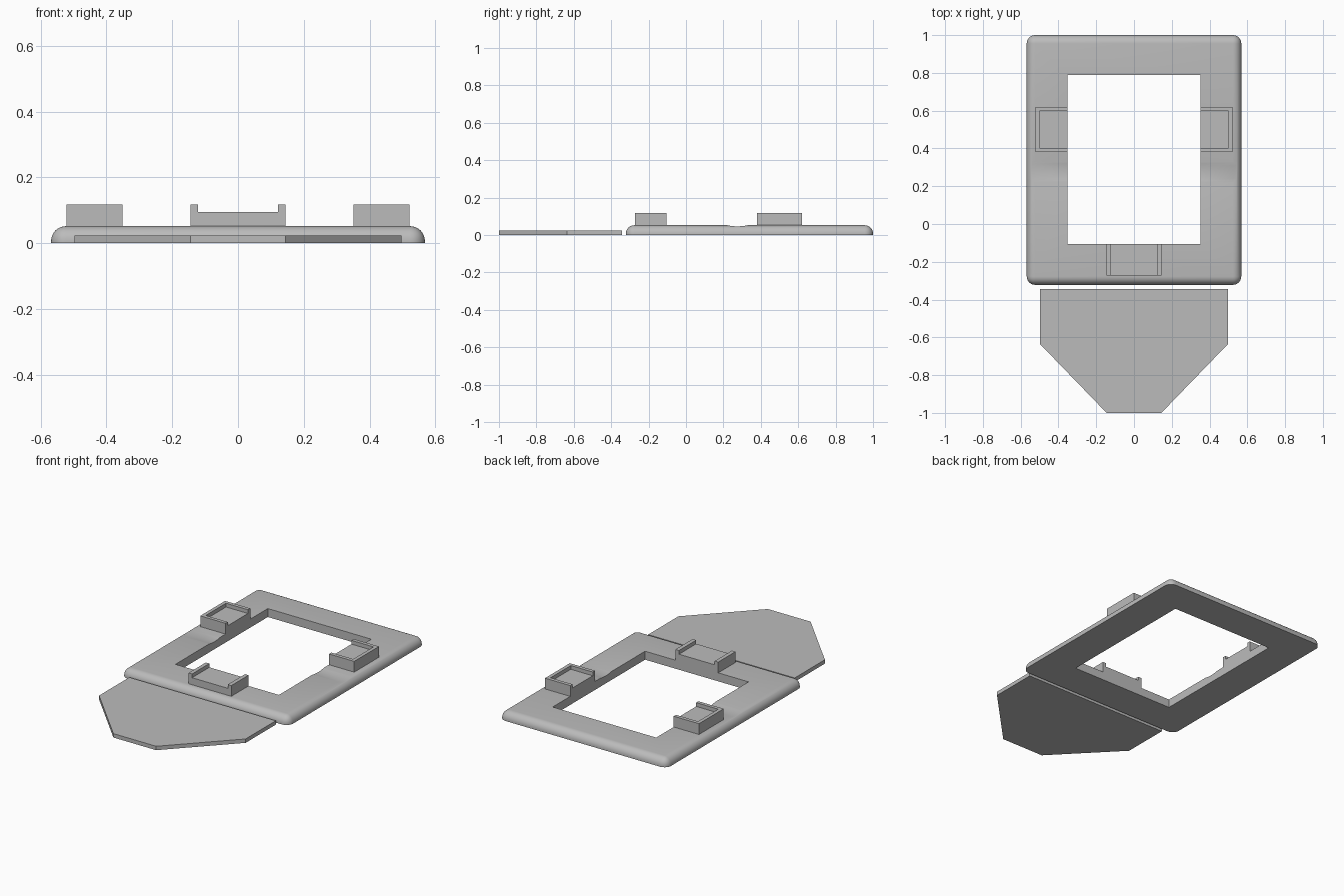
import bpy, bmesh, math
from mathutils import Vector

cube = bpy.data.objects.get("Cube")
if cube:
    bpy.data.objects.remove(cube, do_unlink=True)

grey = bpy.data.materials.new("light grey")
grey.use_nodes = True
colour = (0.5, 0.5, 0.5, 1)
grey.diffuse_color = colour
grey.node_tree.nodes["Principled BSDF"].inputs["Base Color"].default_value = colour

TOP = 0.052      # frame height
RIM = 0.118      # clip rim height
SEAT = 0.095     # clip recess floor


def add_object(name, bm):
    bmesh.ops.recalc_face_normals(bm, faces=bm.faces)
    mesh = bpy.data.meshes.new(name)
    bm.to_mesh(mesh)
    bm.free()
    mesh.materials.append(grey)
    obj = bpy.data.objects.new(name, mesh)
    bpy.context.collection.objects.link(obj)
    return obj


def box_bm(lo, hi):
    lo, hi = Vector(lo), Vector(hi)
    bm = bmesh.new()
    bmesh.ops.create_cube(bm, size=1)
    for v in bm.verts:
        v.co = (lo + hi) / 2 + v.co * (hi - lo)
    return bm


def prism(name, points, offset):
    bm = bmesh.new()
    face = bm.faces.new([bm.verts.new(p) for p in points])
    out = bmesh.ops.extrude_face_region(bm, geom=[face])
    verts = [g for g in out["geom"] if isinstance(g, bmesh.types.BMVert)]
    bmesh.ops.translate(bm, verts=verts, vec=offset)
    return add_object(name, bm)


def cut(obj, cutter):
    cutter.hide_render = True
    mod = obj.modifiers.new("cut", "BOOLEAN")
    mod.operation = "DIFFERENCE"
    mod.solver = "EXACT"
    mod.object = cutter
    bpy.context.view_layer.objects.active = obj
    bpy.ops.object.modifier_apply(modifier=mod.name)
    bpy.data.objects.remove(cutter, do_unlink=True)


# Frame: slab with rounded corners and top rim
bm = box_bm((-0.568, -0.322, 0), (0.568, 1.0, TOP))
edges = [e for e in bm.edges if max(v.co.z for v in e.verts) > 0.01]
bmesh.ops.bevel(bm, geom=edges, offset=0.045, segments=8, profile=0.5,
                affect="EDGES", clamp_overlap=True)
frame = add_object("frame", bm)

# Window opening
cut(frame, add_object("window_cutter", box_bm((-0.351, -0.105, -0.1), (0.351, 0.79, 0.2))))

# Shallow finger groove across both side rails
half, depth, mid = 0.055, 0.006, 0.275
radius = (half ** 2 + depth ** 2) / (2 * depth)
sweep = math.asin(half / radius) * 1.2
centre = TOP - depth + radius
arc = [(-1, mid + radius * math.sin(a), centre - radius * math.cos(a))
       for a in (sweep * i / 6 for i in range(-6, 7))]
cut(frame, prism("groove_cutter", arc, (2, 0, 0)))

bpy.ops.object.select_all(action="DESELECT")
frame.select_set(True)
bpy.context.view_layer.objects.active = frame
bpy.ops.object.shade_smooth_by_angle(angle=math.radians(30))

# Side clips: blocks with a recess open towards the window
for side, name in ((1, "left_clip"), (-1, "right_clip")):
    xs = sorted((0.351 * side, 0.522 * side))
    clip = add_object(name, box_bm((xs[0], 0.38, TOP), (xs[1], 0.62, RIM)))
    xs = sorted((0.3 * side, 0.5 * side))
    cut(clip, add_object("recess_cutter", box_bm((xs[0], 0.402, SEAT), (xs[1], 0.598, 0.2))))

# Front clip: channel section open at both ends
right_half = [(0.145, TOP), (0.145, RIM), (0.121, RIM), (0.121, SEAT)]
section = right_half + [(-x, z) for x, z in reversed(right_half)]
prism("front_clip", [(x, -0.272, z) for x, z in section], (0, 0.167, 0))

# Separate flat tongue plate with tapered front
right_half = [(0.145, -1.0), (0.497, -0.636), (0.497, -0.343)]
outline = right_half + [(-x, y) for x, y in reversed(right_half)]
prism("tongue_plate", [(x, y, 0) for x, y in outline], (0, 0, 0.024))
